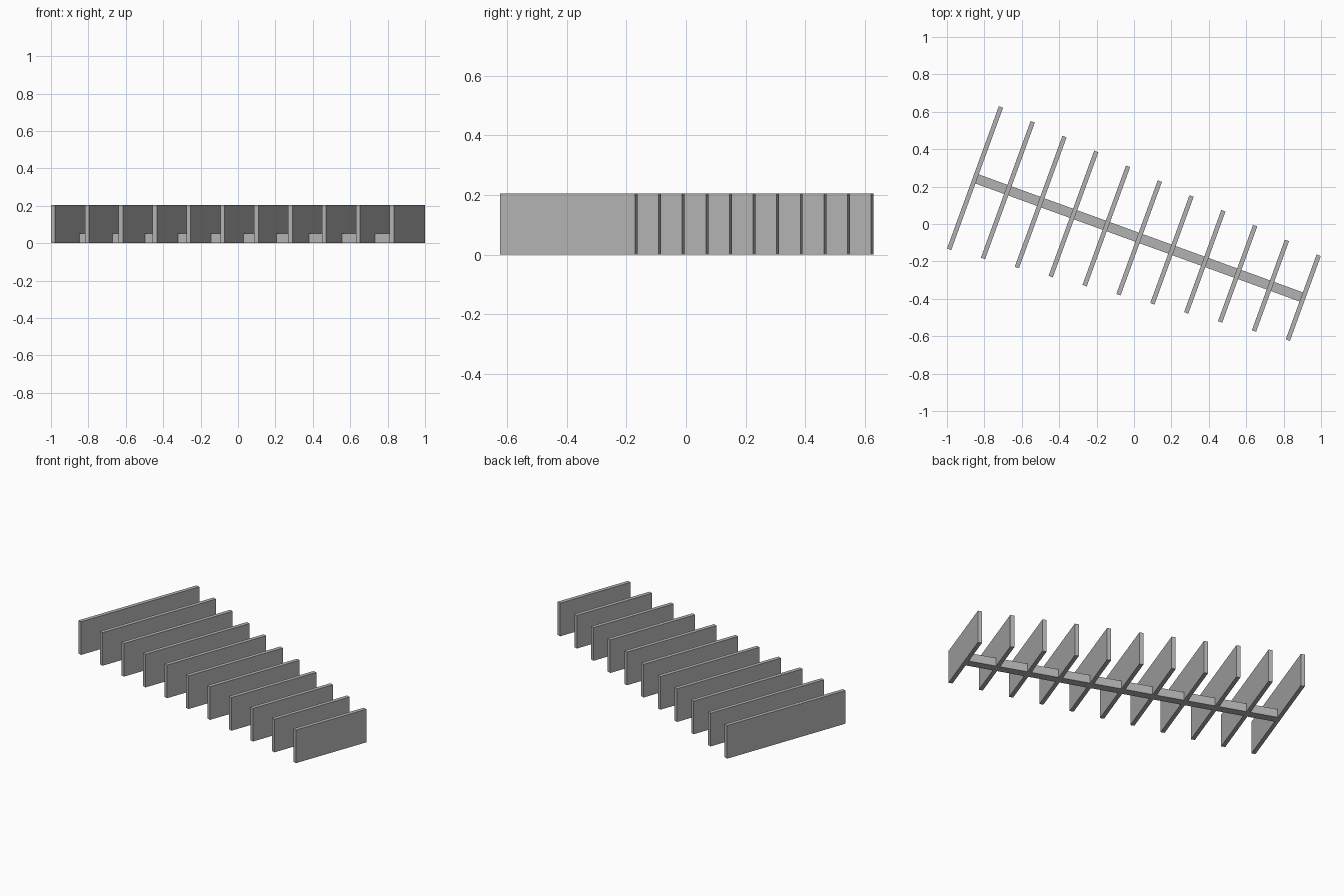
import bpy
from math import radians
from mathutils import Vector

cube = bpy.data.objects.get("Cube")
if cube:
    bpy.data.objects.remove(cube, do_unlink=True)

TILT = radians(-20)
COUNT = 11
SLAT_THICK, SLAT_HEIGHT = 0.024, 0.205
SPINE_WIDTH, SPINE_HEIGHT = 0.052, 0.052
FIRST, LAST = Vector((-0.85, 0.245, 0)), Vector((0.905, -0.394, 0))
FIRST_LENGTH, LAST_LENGTH = 0.81, 0.483

grey = bpy.data.materials.new("plain grey")
grey.use_nodes = True
colour = (0.448, 0.448, 0.448, 1)
grey.diffuse_color = colour
grey.node_tree.nodes["Principled BSDF"].inputs["Base Color"].default_value = colour


def add_block(name, centre, size):
    """Tilted box standing on the ground."""
    location = (centre.x, centre.y, size[2] / 2)
    bpy.ops.mesh.primitive_cube_add(size=1, location=location, rotation=(0, 0, TILT))
    block = bpy.context.object
    block.name = name
    block.scale = size
    block.data.materials.append(grey)


# Upright slats, shortening evenly along the spine
for i in range(COUNT):
    t = i / (COUNT - 1)
    length = FIRST_LENGTH + (LAST_LENGTH - FIRST_LENGTH) * t
    add_block(f"slat_{i + 1}", FIRST.lerp(LAST, t), (SLAT_THICK, length, SLAT_HEIGHT))

# Low spine joining the slats at their middles
add_block("spine", (FIRST + LAST) / 2,
          ((LAST - FIRST).length, SPINE_WIDTH, SPINE_HEIGHT))
